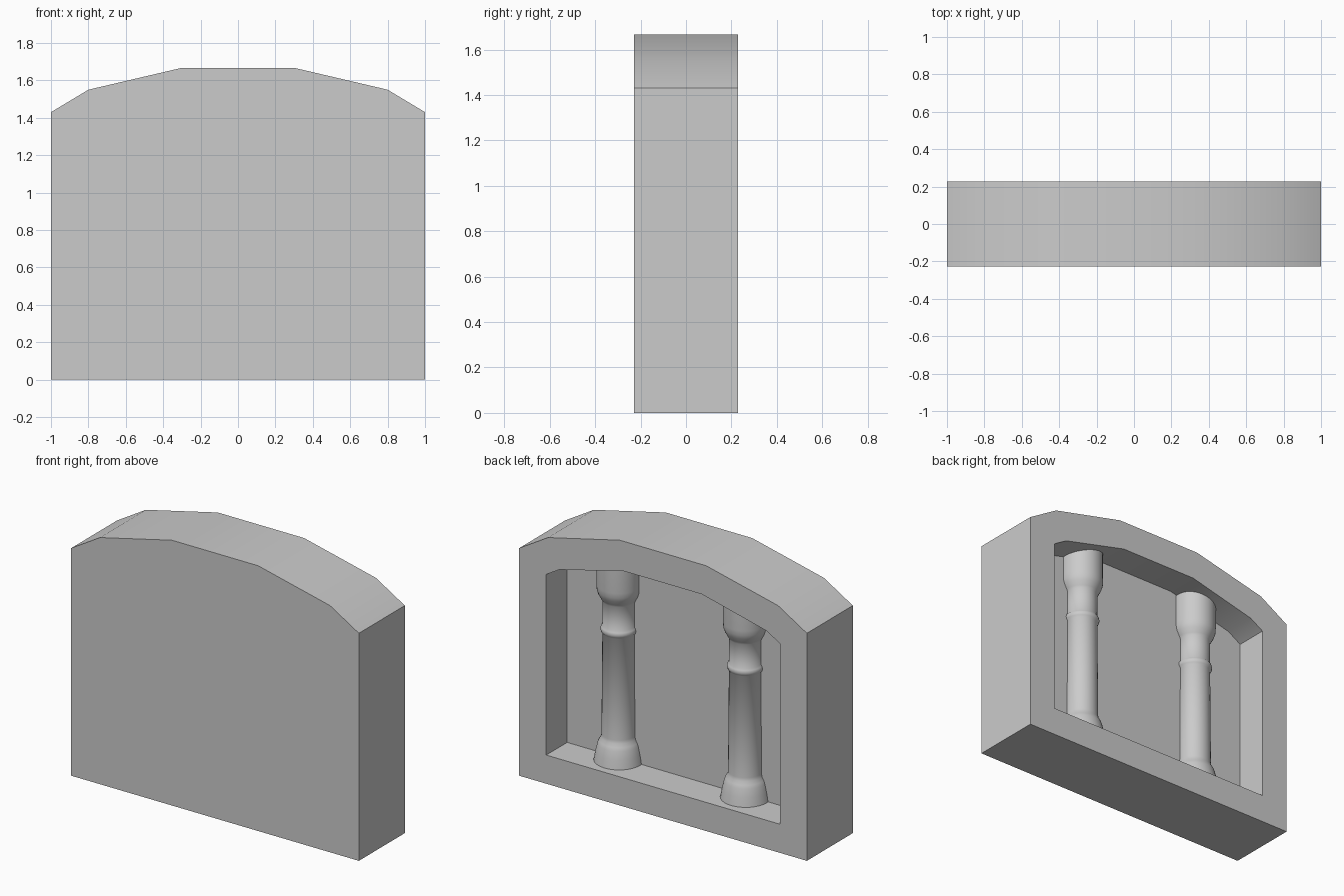
import bpy
import bmesh
import math

cube = bpy.data.objects.get("Cube")
if cube:
    bpy.data.objects.remove(cube, do_unlink=True)

stone = bpy.data.materials.new("grey_stone")
stone.use_nodes = True
stone.diffuse_color = (0.6, 0.6, 0.6, 1)
stone.node_tree.nodes["Principled BSDF"].inputs["Base Color"].default_value = (0.6, 0.6, 0.6, 1)


def finish(bm, name, angle):
    bmesh.ops.recalc_face_normals(bm, faces=bm.faces)
    mesh = bpy.data.meshes.new(name)
    bm.to_mesh(mesh)
    bm.free()
    mesh.materials.append(stone)
    obj = bpy.data.objects.new(name, mesh)
    bpy.context.collection.objects.link(obj)
    bpy.ops.object.select_all(action="DESELECT")
    obj.select_set(True)
    bpy.context.view_layer.objects.active = obj
    bpy.ops.object.shade_smooth_by_angle(angle=math.radians(angle))
    return obj


def mirrored(half):
    return half + [(-x, z) for x, z in reversed(half)]


# Arched wall: outer block, back rim and a recess closed by a panel
outer = mirrored([(1, 0), (1, 1.43), (0.8, 1.55), (0.3, 1.667)])
inner = mirrored([(0.812, 0.18), (0.812, 1.315), (0.72, 1.37), (0.27, 1.48)])
front, back, recess = -0.228, 0.228, 0.02

bm = bmesh.new()
loops = [[bm.verts.new((x, y, z)) for x, z in outline]
         for outline, y in ((outer, front), (outer, back), (inner, back), (inner, recess))]
for a, b in zip(loops, loops[1:]):
    for i in range(len(a)):
        j = (i + 1) % len(a)
        bm.faces.new((a[i], a[j], b[j], b[i]))
bm.faces.new(loops[0])
bm.faces.new(loops[-1])
finish(bm, "arched_wall", 30)

# Column profile (radius, height): flared foot, shaft, ring, neck, capital
profile = [(0, 0.18), (0.146, 0.18), (0.136, 0.235), (0.124, 0.285), (0.116, 0.305),
           (0.104, 0.325), (0.101, 0.345), (0.096, 0.98), (0.104, 0.99), (0.108, 1.005),
           (0.104, 1.02), (0.096, 1.03), (0.096, 1.18), (0.104, 1.195), (0.12, 1.225),
           (0.128, 1.25), (0.13, 1.28), (0.13, 1.465), (0, 1.465)]


def column(name, x):
    bm = bmesh.new()
    verts = [bm.verts.new((r, 0, z)) for r, z in profile]
    edges = [bm.edges.new(pair) for pair in zip(verts, verts[1:])]
    bmesh.ops.spin(bm, geom=verts + edges, cent=(0, 0, 0), axis=(0, 0, 1),
                   angle=math.tau, steps=32, use_merge=True)
    bmesh.ops.remove_doubles(bm, verts=bm.verts, dist=0.0005)
    finish(bm, name, 40).location = (x, 0.035, 0)


for side, x in (("left", 0.44), ("right", -0.44)):
    column(side + "_column", x)
